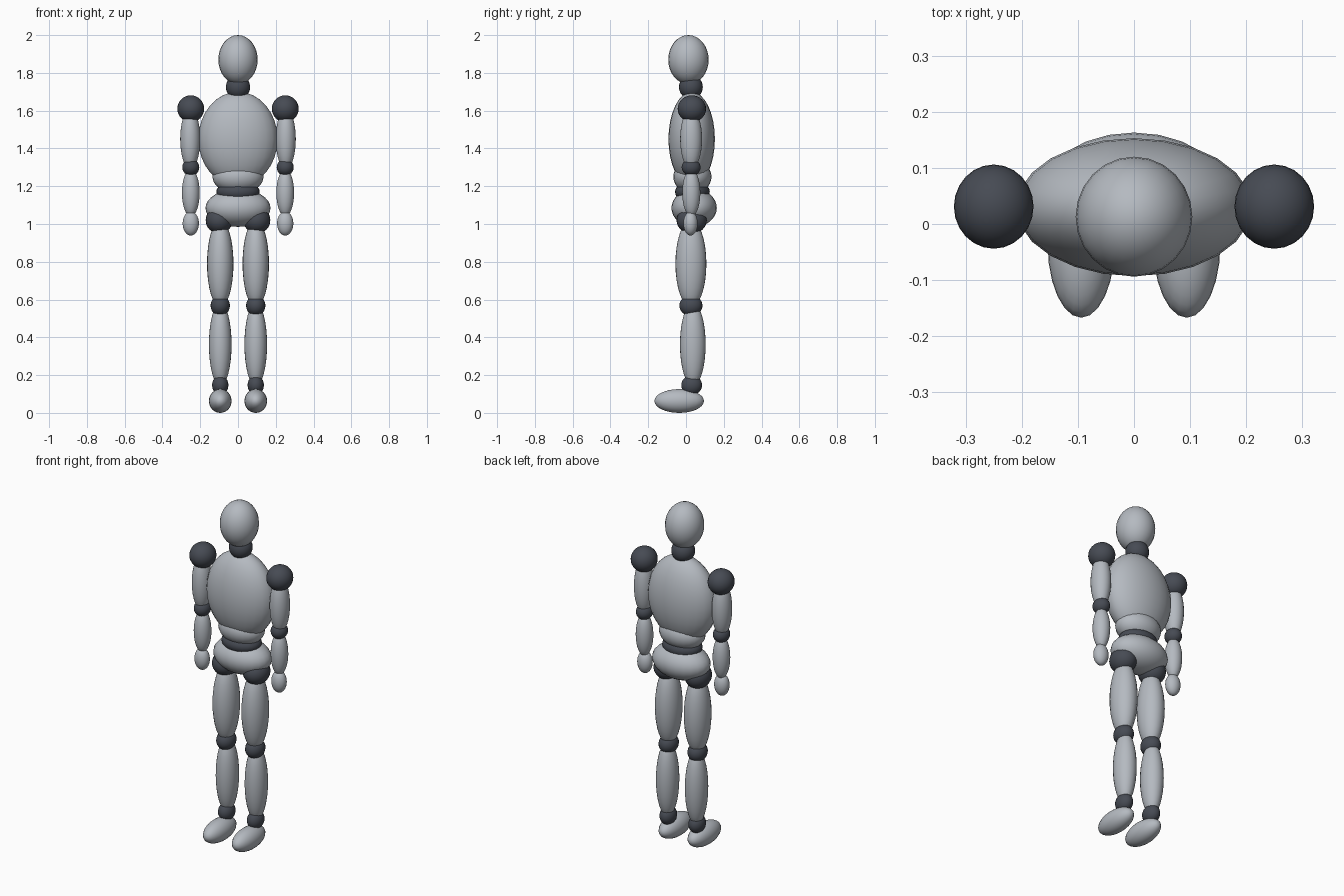
import bpy

cube = bpy.data.objects.get("Cube")
if cube:
    bpy.data.objects.remove(cube, do_unlink=True)


def make_material(name, color):
    mat = bpy.data.materials.new(name)
    mat.use_nodes = True
    mat.diffuse_color = color
    mat.node_tree.nodes["Principled BSDF"].inputs["Base Color"].default_value = color
    return mat


SHELL = make_material("light grey shell", (0.46, 0.49, 0.53, 1))
JOINT = make_material("dark slate joint", (0.062, 0.07, 0.088, 1))


def ellipsoid(name, center, radii, mat):
    """Smooth body segment from a stretched sphere."""
    bpy.ops.mesh.primitive_uv_sphere_add(segments=24, ring_count=16, location=center)
    obj = bpy.context.object
    obj.name = name
    obj.scale = radii
    bpy.ops.object.transform_apply(location=False, rotation=False, scale=True)
    bpy.ops.object.shade_smooth()
    obj.data.materials.append(mat)


def pair(name, center, radii, mat):
    """The same segment on both sides of the body."""
    x, y, z = center
    ellipsoid("left_" + name, (x, y, z), radii, mat)
    ellipsoid("right_" + name, (-x, y, z), radii, mat)


# Head and torso
ellipsoid("head", (0, 0.013, 1.87), (0.104, 0.107, 0.13), SHELL)
ellipsoid("neck", (0, 0.026, 1.725), (0.064, 0.063, 0.064), JOINT)
ellipsoid("chest", (0, 0.03, 1.45), (0.21, 0.123, 0.25), SHELL)
ellipsoid("abdomen", (0, 0.034, 1.25), (0.135, 0.101, 0.09), SHELL)
ellipsoid("waist", (0, 0.034, 1.17), (0.115, 0.092, 0.06), JOINT)
ellipsoid("pelvis", (0, 0.043, 1.085), (0.172, 0.12, 0.1), SHELL)

# Arms
pair("shoulder", (0.25, 0.031, 1.61), (0.071, 0.075, 0.071), JOINT)
pair("upper_arm", (0.253, 0.027, 1.45), (0.053, 0.058, 0.16), SHELL)
pair("elbow", (0.25, 0.027, 1.3), (0.045, 0.05, 0.045), JOINT)
pair("forearm", (0.25, 0.028, 1.165), (0.047, 0.048, 0.125), SHELL)
pair("hand", (0.25, 0.024, 1.003), (0.043, 0.038, 0.064), SHELL)

# Legs
pair("hip", (0.1, 0.03, 1.02), (0.071, 0.08, 0.071), JOINT)
pair("thigh", (0.094, 0.026, 0.79), (0.07, 0.082, 0.23), SHELL)
pair("knee", (0.094, 0.026, 0.568), (0.051, 0.061, 0.055), JOINT)
pair("shin", (0.094, 0.036, 0.362), (0.06, 0.068, 0.22), SHELL)
pair("ankle", (0.094, 0.03, 0.147), (0.043, 0.055, 0.052), JOINT)
pair("foot", (0.094, -0.036, 0.063), (0.06, 0.131, 0.063), SHELL)
